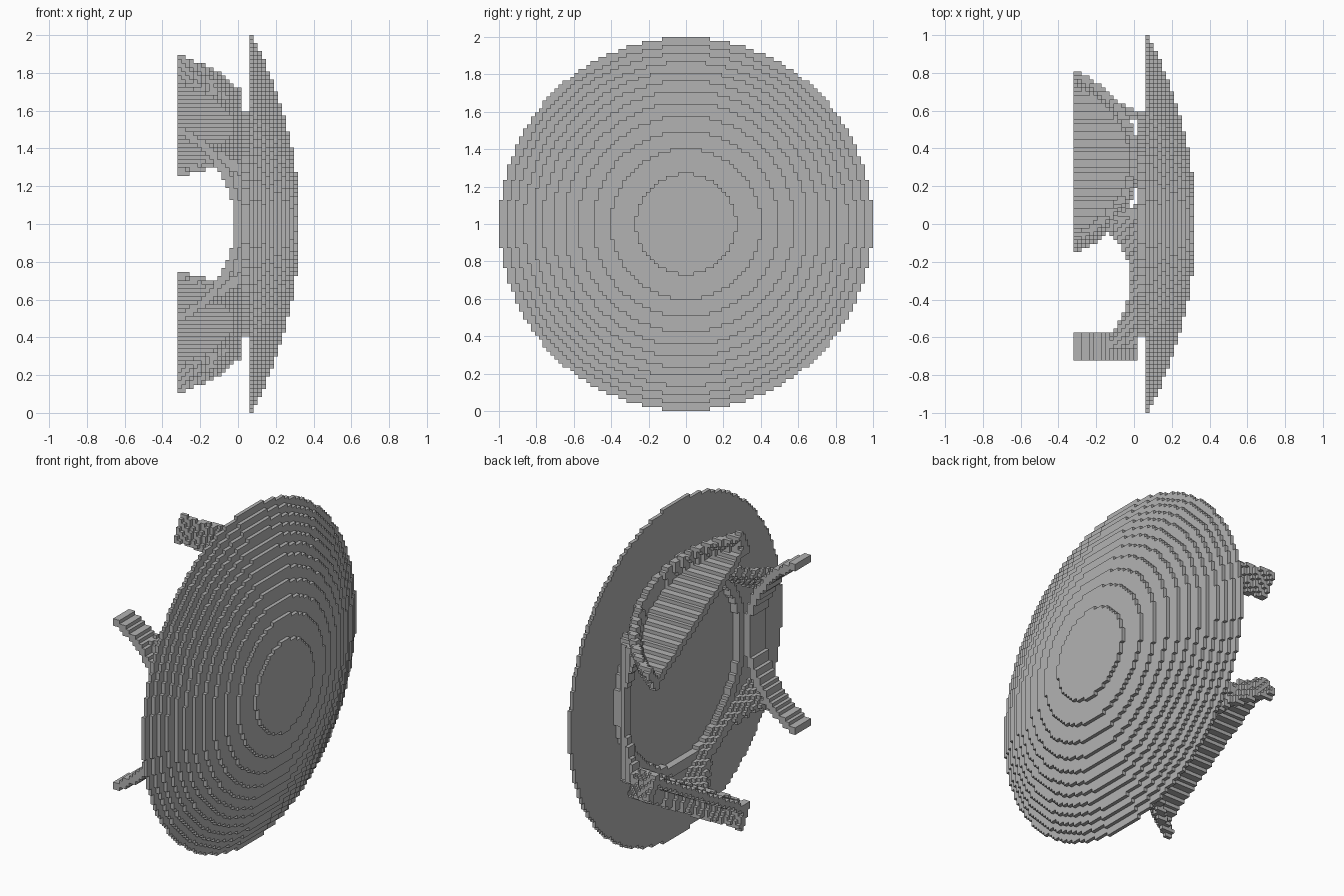
import bpy, bmesh, math
from math import hypot, cos, sin, radians, sqrt

if "Cube" in bpy.data.objects:
    bpy.data.objects.remove(bpy.data.objects["Cube"], do_unlink=True)

ACROSS, LAYERS, DISH_START = 94, 30, 18
V = 2 / ACROSS                      # block size
X0 = -0.321                         # open end of the socket
SCOOP_X = -0.545                    # centre of the round side cutouts


def directions(angles):
    return [(cos(radians(a)), sin(radians(a))) for a in angles]


SIDES = directions((180, 60, -60))  # three cut-out sides, first one open
LEGS = directions((0, 120, -120))   # three flared legs between them


def in_dish(i, r):
    d = 0.0174 + (LAYERS - 1 - i) * V
    return r < sqrt(4.2 * d - d * d)


def classify(i, x, y, z):
    """Name of the part that owns a block, or None."""
    r = hypot(y, z)
    if i >= DISH_START:
        return "dish" if in_dish(i, r) else None
    if r > 0.95 or r < 0.5:
        return None
    if i >= DISH_START - 2:
        return "neck_ring" if 0.54 < r < 0.595 else None
    # Distance out along each side and from its cutout axis
    sides = [(y * c + z * s, hypot(x - SCOOP_X, z * c - y * s)) for c, s in SIDES]
    for u, rho in sides:
        if 0.58 < u < 0.73 and 0.525 < rho < 0.568:
            return "cutout_rims"
    for u, rho in sides[1:]:
        if 0.60 < u < 0.64 and rho < 0.53:
            return "side_walls"
    if all(rho > 0.53 and u < 0.66 for u, rho in sides):
        for c, s in LEGS:
            e = y * c + z * s
            if abs(e - 0.57 - 0.53 * (0.02 - x)) < 0.027:
                return "flared_legs"
    return None


# Fill the block grid
half = (ACROSS - 1) / 2
blocks = {}
for i in range(LAYERS):
    for j in range(ACROSS):
        for k in range(ACROSS):
            part = classify(i, X0 + (i + 0.5) * V, (j - half) * V, (k - half) * V)
            if part:
                blocks[i, j, k] = part

# One plain grey material
grey = bpy.data.materials.new("plain grey")
grey.use_nodes = True
colour = (0.45, 0.45, 0.45, 1)
grey.diffuse_color = colour
grey.node_tree.nodes["Principled BSDF"].inputs["Base Color"].default_value = colour


def build_part(name):
    """Make one object from the exposed faces of its blocks."""
    bm = bmesh.new()
    corners = {}

    def corner(p):
        if p not in corners:
            corners[p] = bm.verts.new((X0 + p[0] * V,
                                       (p[1] - ACROSS / 2) * V, p[2] * V))
        return corners[p]

    for cell, part in blocks.items():
        if part != name:
            continue
        for axis in range(3):
            b, c = (axis + 1) % 3, (axis + 2) % 3
            for side in (0, 1):
                beside = list(cell)
                beside[axis] += 2 * side - 1
                if tuple(beside) in blocks:
                    continue
                quad = []
                for db, dc in ((0, 0), (1, 0), (1, 1), (0, 1)):
                    p = list(cell)
                    p[axis] += side
                    p[b] += db
                    p[c] += dc
                    quad.append(corner(tuple(p)))
                bm.faces.new(quad if side else quad[::-1])
    mesh = bpy.data.meshes.new(name)
    bm.to_mesh(mesh)
    bm.free()
    mesh.materials.append(grey)
    bpy.context.collection.objects.link(bpy.data.objects.new(name, mesh))


for part_name in ("dish", "neck_ring", "cutout_rims", "side_walls", "flared_legs"):
    build_part(part_name)
